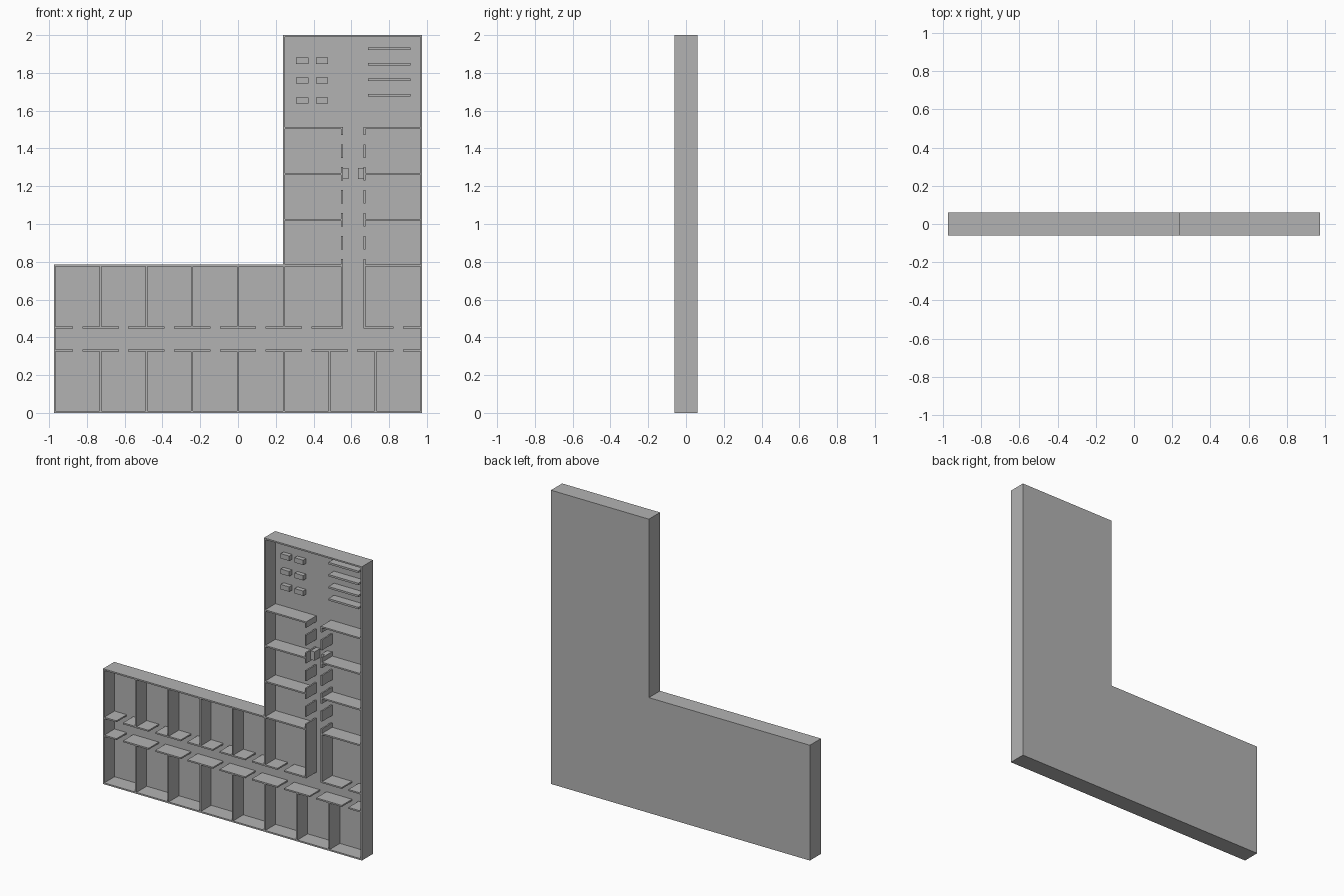
import bpy

cube = bpy.data.objects.get("Cube")
if cube:
    bpy.data.objects.remove(cube, do_unlink=True)

grey = bpy.data.materials.new("plain grey")
grey.use_nodes = True
colour = (0.45, 0.45, 0.45, 1)
grey.diffuse_color = colour
grey.node_tree.nodes["Principled BSDF"].inputs["Base Color"].default_value = colour

FRONT, FLOOR, BACK = -0.06, 0.05, 0.06   # depth of wall tops, floor and underside
T = 0.01                                 # wall thickness
P = 0.2425                               # room pitch
DOOR = 0.05
EDGE = 4 * P                             # outer wall centre lines
LOW, WING, TOP = T / 2, 0.78, 2 - T / 2
HALL_LOW, HALL_HIGH = 0.33, 0.452        # long corridor walls
HALL_LEFT, HALL_RIGHT = 0.55, 0.67       # short corridor walls


def make_object(name, boxes):
    """One mesh from boxes given as x0, x1, y0, y1, z0, z1."""
    verts, faces = [], []
    for x0, x1, y0, y1, z0, z1 in boxes:
        n = len(verts)
        verts += [(x, y, z) for z in (z0, z1)
                  for x, y in ((x0, y0), (x1, y0), (x1, y1), (x0, y1))]
        faces += [(n + 3, n + 2, n + 1, n), (n + 4, n + 5, n + 6, n + 7)]
        faces += [(n + i, n + (i + 1) % 4, n + 4 + (i + 1) % 4, n + 4 + i)
                  for i in range(4)]
    mesh = bpy.data.meshes.new(name)
    mesh.from_pydata(verts, [], faces)
    mesh.materials.append(grey)
    obj = bpy.data.objects.new(name, mesh)
    bpy.context.collection.objects.link(obj)
    return obj


def across(x0, x1, z):
    return (x0, x1, FRONT, FLOOR, z - T / 2, z + T / 2)


def upright(x, z0, z1):
    return (x - T / 2, x + T / 2, FRONT, FLOOR, z0, z1)


def split(start, end, doors):
    """Stretches of wall left between door openings."""
    cuts = [start]
    for d in doors:
        cuts += [d - DOOR / 2, d + DOOR / 2]
    cuts.append(end)
    return list(zip(cuts[::2], cuts[1::2]))


# L-shaped floor slab
h = T / 2
outline = [(-EDGE - h, 0), (EDGE + h, 0), (EDGE + h, 2),
           (P - h, 2), (P - h, WING + h), (-EDGE - h, WING + h)]
n = len(outline)
slab = bpy.data.meshes.new("floor_slab")
slab.from_pydata([(x, y, z) for y in (FLOOR, BACK) for x, z in outline], [],
                 [tuple(range(n)), tuple(range(2 * n - 1, n - 1, -1))] +
                 [(i, i + n, (i + 1) % n + n, (i + 1) % n) for i in range(n)])
slab.materials.append(grey)
bpy.context.collection.objects.link(bpy.data.objects.new("floor_slab", slab))

# Outer walls
make_object("outer_walls", [
    across(-EDGE - h, EDGE + h, LOW), across(-EDGE - h, P + h, WING),
    across(P - h, EDGE + h, TOP), upright(-EDGE, 0, WING + h),
    upright(EDGE, 0, 2), upright(P, WING - h, 2)])

# Room partitions along the long wing
make_object("lower_partitions",
            [upright(k * P, LOW, HALL_LOW) for k in range(-3, 4)])
make_object("upper_partitions",
            [upright(k * P, HALL_HIGH, WING) for k in range(-3, 2)])

# Long corridor walls, one door per room
doors = [(k + 0.5) * P for k in range(-4, 4)]
make_object("lower_corridor_wall",
            [across(a, b, HALL_LOW) for a, b in split(-EDGE, EDGE, doors)])
make_object("upper_corridor_wall",
            [across(a, b, HALL_HIGH) for a, b in
             split(-EDGE, HALL_LEFT, doors[:6]) + split(HALL_RIGHT, EDGE, doors[7:])])

# Tall wing: room partitions and corridor walls, two doors per room
levels = [WING + k * P for k in range(4)]
make_object("tall_wing_partitions",
            [across(a, b, z) for z in levels
             for a, b in ((P, HALL_LEFT + h), (HALL_RIGHT - h, EDGE))])
tall_doors = [z + f * P for z in levels[:3] for f in (0.25, 0.75)]
for name, x in (("left_hall_wall", HALL_RIGHT), ("right_hall_wall", HALL_LEFT)):
    make_object(name, [upright(x, a, b) for a, b in
                       split(HALL_HIGH - h, levels[3] + h, tall_doors)])

# Furniture: small tables, long counters and corridor desks
make_object("tables", [(x, x + 0.065, 0.02, FLOOR, z, z + 0.033)
                       for x in (0.307, 0.412) for z in (1.638, 1.743, 1.848)])
make_object("counters", [(0.688, 0.913, -0.01, FLOOR, z, z + 0.013)
                         for z in (1.675, 1.757, 1.839, 1.922)])
make_object("corridor_desks", [(x, x + 0.034, -0.01, FLOOR, 1.237, 1.297)
                               for x in (0.55, 0.636)])
